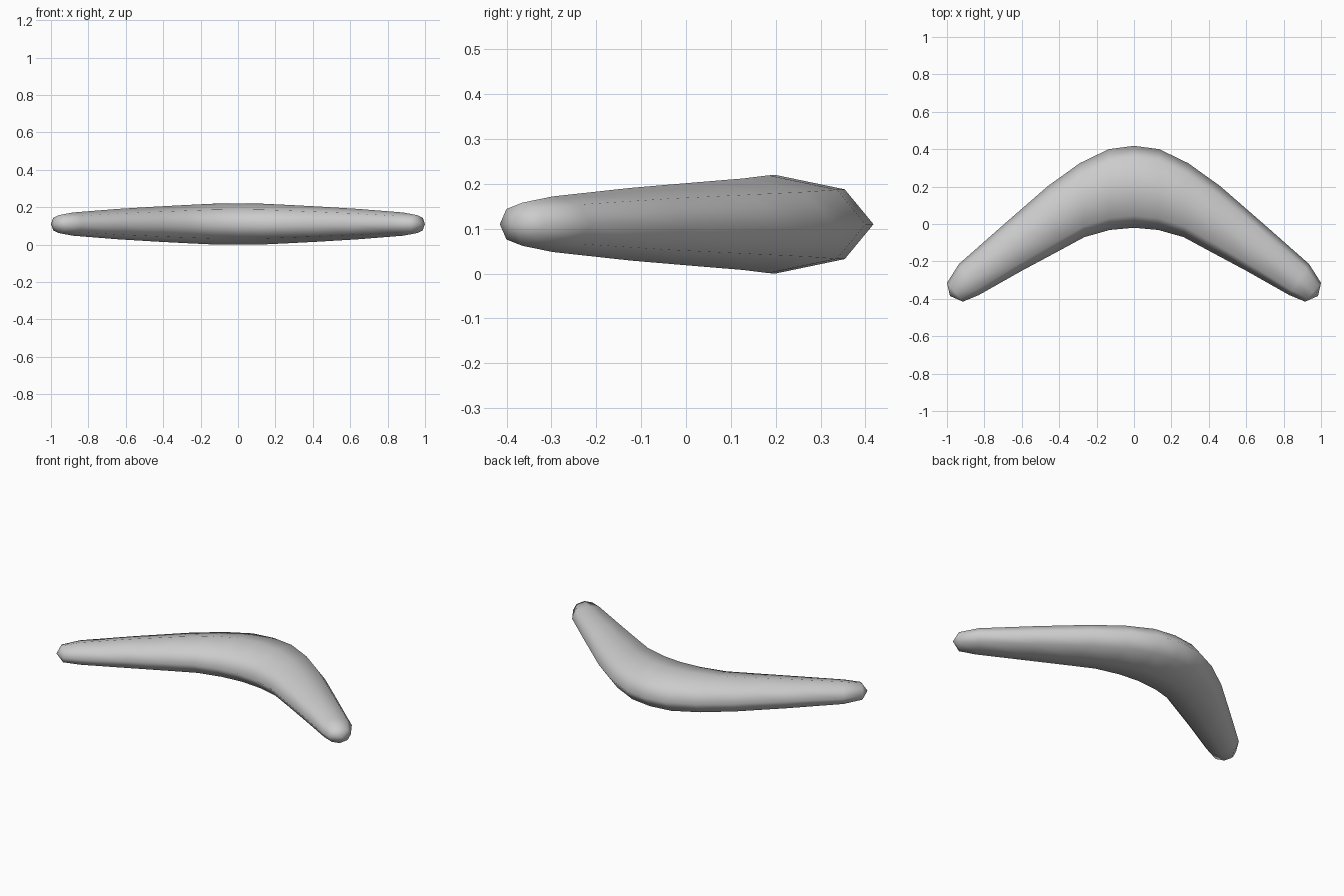
import bpy, bmesh, math
from mathutils import Vector

cube = bpy.data.objects.get("Cube")
if cube:
    bpy.data.objects.remove(cube)

SIDES = 8
MID_Z = 0.11

# Stations along one arm: outer edge, inner edge, half thickness
STATIONS = [
    ((0, 0.418), (0, -0.02), 0.11),
    ((0.135, 0.40), (0.13, -0.032), 0.109),
    ((0.29, 0.325), (0.265, -0.07), 0.102),
    ((0.46, 0.203), (0.40, -0.143), 0.094),
    ((0.69, 0.003), (0.60, -0.25), 0.081),
    ((0.936, -0.214), (0.83, -0.38), 0.062),
    ((1.0, -0.315), (0.915, -0.415), 0.048),
]
TIP = (0.984, -0.385)


def add_ring(bm, outer, inner, half, side):
    """Elliptical cross-section spanning the outer and inner edges."""
    a, b = Vector(outer), Vector(inner)
    mid, arm = (a + b) / 2, (a - b) / 2
    ring = []
    for i in range(SIDES):
        t = math.tau * i / SIDES
        p = mid + arm * math.cos(t)
        ring.append(bm.verts.new((side * p.x, p.y, MID_Z + half * math.sin(t))))
    return ring


# Wooden body: rings from the right tip round the bend to the left tip
bm = bmesh.new()
rings = [add_ring(bm, *s, -1) for s in reversed(STATIONS[1:])]
rings += [add_ring(bm, *s, 1) for s in STATIONS]
for r, s in zip(rings, rings[1:]):
    for i in range(SIDES):
        j = (i + 1) % SIDES
        bm.faces.new((r[i], r[j], s[j], s[i]))

# Rounded tips
for ring, side in ((rings[0], -1), (rings[-1], 1)):
    pole = bm.verts.new((side * TIP[0], TIP[1], MID_Z))
    for i in range(SIDES):
        bm.faces.new((ring[i], ring[(i + 1) % SIDES], pole))

bmesh.ops.recalc_face_normals(bm, faces=bm.faces)
for f in bm.faces:
    f.smooth = True
mesh = bpy.data.meshes.new("boomerang_body")
bm.to_mesh(mesh)
bm.free()
body = bpy.data.objects.new("boomerang_body", mesh)
bpy.context.collection.objects.link(body)

# Plain grey
grey = bpy.data.materials.new("light_grey")
grey.use_nodes = True
colour = (0.6, 0.6, 0.6, 1)
grey.diffuse_color = colour
grey.node_tree.nodes["Principled BSDF"].inputs["Base Color"].default_value = colour
mesh.materials.append(grey)
